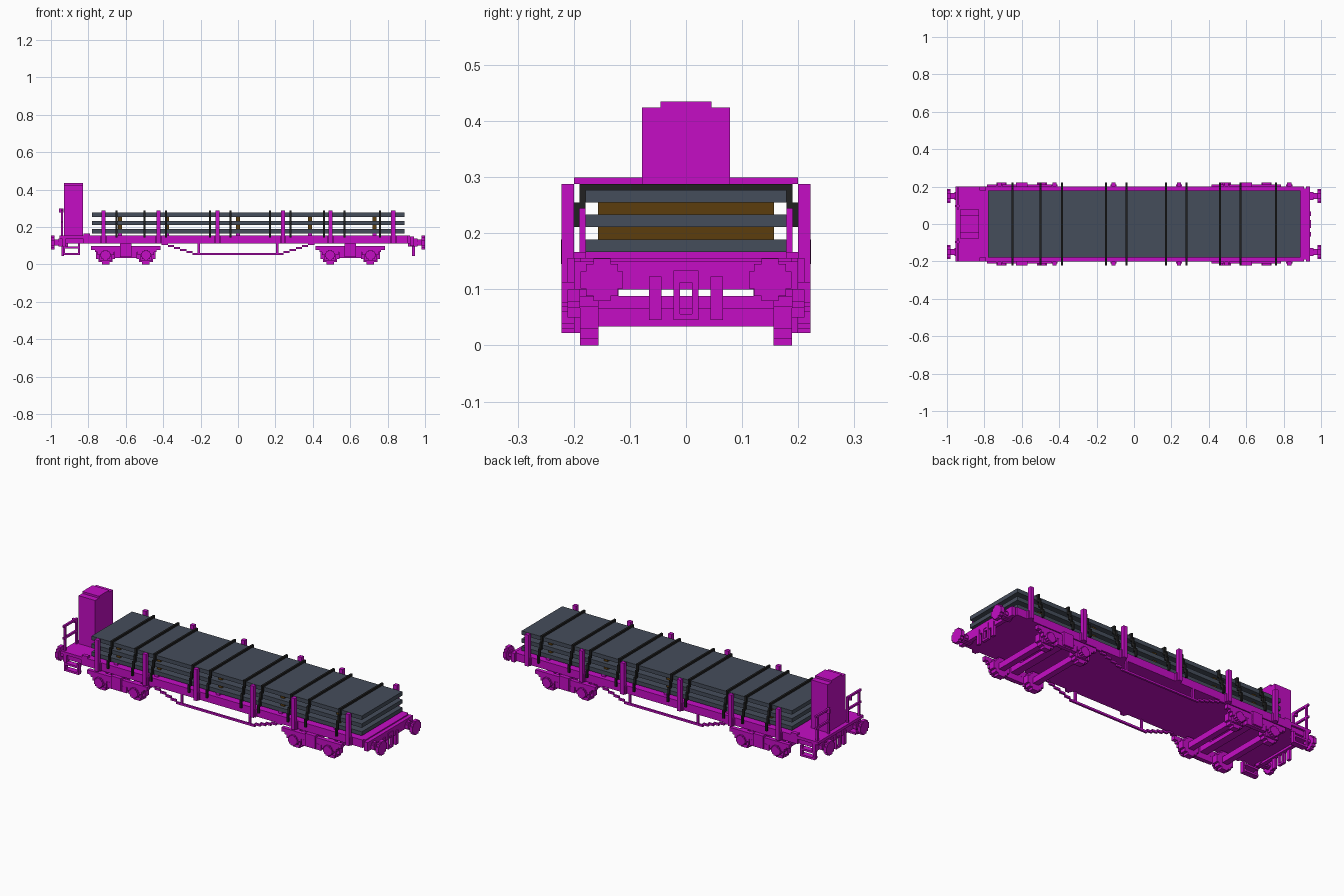
import bpy, bmesh

cube = bpy.data.objects.get("Cube")
if cube:
    bpy.data.objects.remove(cube, do_unlink=True)

# Shared levels and widths
bar = 0.011              # thickness of thin bars
under, deck = 0.112, 0.156   # underside and top of the deck
load_side = 0.179        # half width of the load
edge = 0.2               # half width of the deck
outer = edge + 2 * bar   # half width over the stakes
board = 2 * bar          # thickness of slabs and spacers
load_base = deck + bar
load_top = load_base + 5 * board
stake_top = load_top + bar
ends = (-1, 1)


def material(name, rgb):
    m = bpy.data.materials.new(name)
    m.use_nodes = True
    m.diffuse_color = (*rgb, 1)
    m.node_tree.nodes["Principled BSDF"].inputs["Base Color"].default_value = (*rgb, 1)
    return m


magenta = material("magenta paint", (0.56, 0.004, 0.56))
slate = material("slate grey", (0.06, 0.075, 0.105))
brown = material("brown wood", (0.107, 0.048, 0.004))
black = material("black strap", (0.015, 0.015, 0.015))


def about(centre, width):
    """Range of the given width around a centre."""
    return centre - width / 2, centre + width / 2


def rise(start, length):
    """Range of the given length from a start."""
    return start, start + length


class Part:
    """An object put together from boxes given by their x, y and z ranges."""

    def __init__(self, name, mat):
        self.name, self.mat, self.bm = name, mat, bmesh.new()

    def box(self, x, y, z):
        for v in bmesh.ops.create_cube(self.bm, size=1)["verts"]:
            v.co = [max(r) if c > 0 else min(r) for c, r in zip(v.co, (x, y, z))]

    def pair(self, x, y, z):
        self.box(x, y, z)
        self.box(x, [-value for value in y], z)

    def finish(self):
        mesh = bpy.data.meshes.new(self.name)
        self.bm.to_mesh(mesh)
        self.bm.free()
        mesh.materials.append(self.mat)
        bpy.context.collection.objects.link(bpy.data.objects.new(self.name, mesh))


def stepped_circle(radius):
    """Width and height of the boxes that make a blocky round."""
    small, middle, full = radius * 0.8, radius * 1.5, radius * 2
    return (full, small), (middle, middle), (small, full)


# Deck, sills and headstocks
part = Part("deck", magenta)
part.box((-0.93, 0.92), about(0, 2 * edge - board), (under, deck))
part.pair((-0.83, 0.91), (edge - bar, edge), (under, deck))
part.finish()
part = Part("headstock", magenta)
for end in ends:
    part.box(about(end * 0.93, board), about(0, 2 * edge), (0.1, 0.15))
part.finish()

# Stakes in pockets along both sides
part = Part("stake", magenta)
for x in (-0.72, -0.425, -0.11, 0.24, 0.495, 0.83):
    part.pair(about(x, board), (edge, outer), (under, stake_top))
    part.pair(about(x, board + bar), (edge, edge + bar), (under, deck))
part.finish()

# Load: three slabs, spaced by wooden battens
slabs, spacers = Part("slab", slate), Part("spacer", brown)
bearers = Part("bearer", magenta)
battens = (-0.63, -0.38, 0, 0.385, 0.73)
for layer in range(3):
    z = load_base + layer * 2 * board
    slabs.box((-0.78, 0.89), about(0, 2 * load_side), rise(z, board))
    for x in battens:
        if layer:
            spacers.box(about(x, board), about(0, 2 * load_side - 2 * board), rise(z, -board))
        else:
            bearers.box(about(x, board), about(0, 2 * load_side), (deck, z))
for part in (slabs, spacers, bearers):
    part.finish()

# Straps over the load, stepping outward on the way down
part = Part("strap", black)
for x in (-0.65, -0.5, -0.385, -0.15, -0.04, 0.17, 0.28, 0.46, 0.57, 0.76):
    across = about(x, bar)
    part.box(across, about(0, 2 * (load_side + bar)), rise(load_top, bar))
    for step in range(4):
        low = load_top - (step + 1) * 3 * bar
        part.pair(across, rise(load_side + step * bar, bar), rise(low, 4 * bar))
part.finish()

# Brakeman cabin on the end platform
part = Part("cabin", magenta)
cabin_x, cabin_side, cabin_top = (-0.93, -0.828), 0.078, 0.424
part.box(cabin_x, about(0, 2 * cabin_side), (deck, cabin_top))
part.box(cabin_x, about(0, 0.09), rise(cabin_top, bar))
part.finish()
part = Part("end_platform", magenta)
part.box((-0.955, -0.82), about(0, 2 * edge), (0.14, deck))
part.pair((-0.825, -0.79), (load_side, edge), rise(deck, bar))
part.finish()

# Hand railings beside the cabin
part = Part("end_railing", magenta)
rail_x = about(-0.94, bar)
for z in (stake_top, load_base + 5 * bar):
    part.pair(rail_x, (cabin_side, edge), rise(z, bar))
for y in (cabin_side, load_side):
    part.pair(rail_x, rise(y, bar), (deck, stake_top))
part.pair(about(-0.945, board), rise(0.09, bar), about(stake_top, board))
part.finish()

# Steps hung under the platform
part = Part("step", magenta)
step_x = (-0.93, -0.85)
for z in (0.05, 0.085):
    part.pair(step_x, (load_side - bar, edge), rise(z, bar))
for x in step_x:
    part.pair(about(x, bar), (load_side, edge), (0.05, under))
part.finish()

# Buffers, hooks and hoses on both ends
buffers, couplings = Part("buffer", magenta), Part("coupling", magenta)
for end in ends:
    stages = ((0.91, 0.96, board), (0.95, 0.98, 1.5 * bar), (0.98, 1, 0.038))
    for inner, tip, radius in stages:
        for wide, high in stepped_circle(radius):
            buffers.pair((end * inner, end * tip), about(0.15, wide), about(0.117, high))
    hang = (end * 0.93, end * 0.945)
    couplings.pair(hang, (4 * bar, 6 * bar), (0.045, under + bar))
    couplings.pair(hang, (bar, board), (0.045, under))
    couplings.box(hang, about(0, 2 * board), rise(under, board))
    couplings.box(hang, about(0, 2 * board), rise(0.045, bar))
buffers.finish()
couplings.finish()

# Bogies: wheels on axles, side frames with axle boxes and springs
wheels, axles = Part("wheel", magenta), Part("axle", magenta)
frames, bolsters = Part("bogie_frame", magenta), Part("bogie_bolster", magenta)
wheel_radius = 0.05
axle_z = about(wheel_radius, 3 * bar)
frame_z = (0.078, 0.1)
frame_y = (edge - bar, edge + bar)
for end in ends:
    middle = end * 0.6
    for side in ends:
        x = middle + side * 0.108
        for wide, high in stepped_circle(wheel_radius):
            wheels.pair(about(x, wide), (edge - 4 * bar, edge - bar), about(wheel_radius, high))
        for wide, high in stepped_circle(board + bar / 2):
            frames.pair(about(x, wide), (edge - bar, outer), about(wheel_radius, high))
        axles.box(about(x, 3 * bar), about(0, 2 * edge), axle_z)
        frames.pair(about(x, 8 * bar), frame_y, rise(wheel_radius, 3 * bar))
        frames.pair(about(x, 6 * bar), (edge - bar, edge), rise(board, 3 * bar))
    frames.pair(about(middle, 0.37), frame_y, frame_z)
    frames.pair(about(middle, 0.33), frame_y, rise(min(frame_z), -bar))
    frames.pair(about(middle, 0.12), frame_y, axle_z)
    frames.pair(about(middle, 0.06), (edge - bar, outer), (0.04, under))
    bolsters.box(about(middle, 4 * bar), about(0, 2 * edge), rise(max(axle_z), board))
    bolsters.pair(about(middle, 4 * bar), (0.12, edge), (min(frame_z), under))
for part in (wheels, axles, frames, bolsters):
    part.finish()

# Stepped truss rods under the sills
part = Part("truss_rod", magenta)
truss_y, truss_low, post = (edge - bar, edge), 0.05, 0.21
part.pair(about(0, 2 * post + board), truss_y, rise(truss_low, bar))
for end in ends:
    part.pair(about(end * post, bar), truss_y, (truss_low, under))
    for step in range(6):
        x = post + step * 3 * bar
        part.pair((end * x, end * (x + 3 * bar)), truss_y, rise(truss_low + step * bar, bar))
part.finish()
